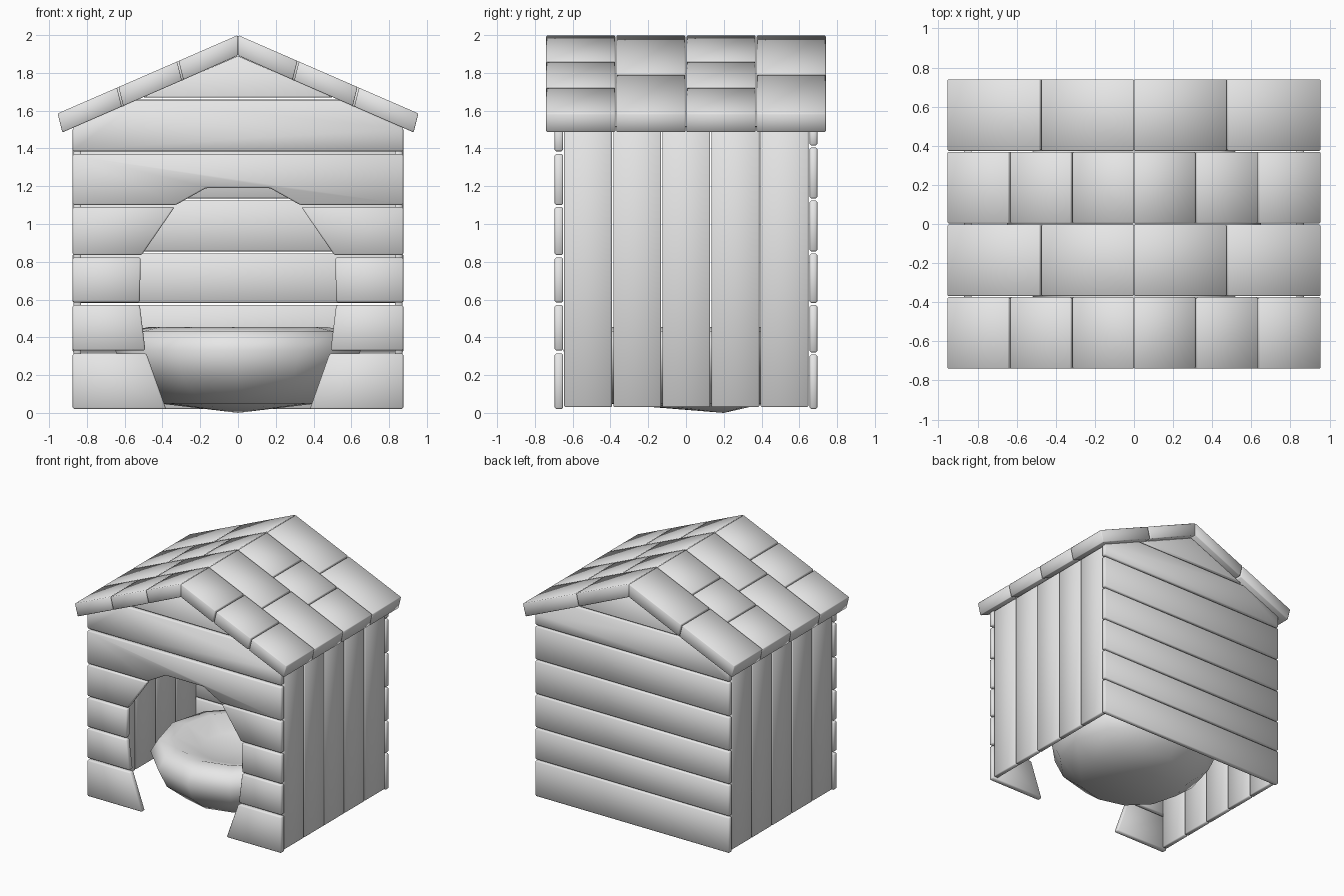
import bpy, bmesh, math
from mathutils import Vector

old = bpy.data.objects.get("Cube")
if old:
    bpy.data.objects.remove(old, do_unlink=True)

grey = bpy.data.materials.new("plain grey")
grey.use_nodes = True
grey.diffuse_color = (0.8, 0.8, 0.8, 1)
grey.node_tree.nodes["Principled BSDF"].inputs["Base Color"].default_value = (0.8, 0.8, 0.8, 1)


def finish(name, bm):
    bmesh.ops.recalc_face_normals(bm, faces=bm.faces)
    for f in bm.faces:
        f.smooth = True
    mesh = bpy.data.meshes.new(name)
    bm.to_mesh(mesh)
    bm.free()
    mesh.materials.append(grey)
    obj = bpy.data.objects.new(name, mesh)
    bpy.context.collection.objects.link(obj)
    return obj


def slab(name, outline, y0, y1, bevel=0.008):
    """Extrude an x-z outline from y0 to y1 and soften its edges."""
    bm = bmesh.new()
    face = bm.faces.new([bm.verts.new((x, y0, z)) for x, z in outline])
    new = bmesh.ops.extrude_face_region(bm, geom=[face])["geom"]
    bmesh.ops.translate(bm, vec=(0, y1 - y0, 0),
                        verts=[v for v in new if isinstance(v, bmesh.types.BMVert)])
    bmesh.ops.bevel(bm, geom=bm.edges[:], offset=bevel, segments=1, affect='EDGES')
    return finish(name, bm)


HALF = 0.875          # half width of the walls
APEX = 1.89           # underside of the ridge
SLOPE = 0.435
EAVE = APEX - SLOPE * HALF


def roof_x(z):
    return min(HALF, (APEX - z) / SLOPE)


def plank_outline(z0, z1):
    """Full-width plank trimmed under the roof line."""
    right = [(roof_x(z0), z0)]
    if z0 < EAVE < z1:
        right.append((HALF, EAVE))
    if z1 >= APEX:
        return right + [(0, APEX)] + [(-x, z) for x, z in reversed(right)]
    right.append((roof_x(z1), z1))
    return right + [(-x, z) for x, z in reversed(right)]


# Front wall: split planks beside the doorway
FRONT = (-0.695, -0.65)
doorway = [(0.02, 0.315, 0.38, 0.485), (0.33, 0.572, 0.49, 0.52),
           (0.585, 0.822, 0.52, 0.515), (0.835, 1.09, 0.51, 0.335)]
for i, (z0, z1, a, b) in enumerate(doorway):
    for side, s in (("left", 1), ("right", -1)):
        slab(f"front_plank_{side}_{i}",
             [(s * a, z0), (s * HALF, z0), (s * HALF, z1), (s * b, z1)], *FRONT)

# Front wall: arched lintel and gable
slab("front_lintel", [(-HALF, 1.10), (-0.33, 1.10), (-0.17, 1.19), (0.17, 1.19),
                      (0.33, 1.10), (HALF, 1.10), (HALF, 1.37), (-HALF, 1.37)], *FRONT)
slab("front_upper_plank", plank_outline(1.385, 1.655), *FRONT)
slab("front_gable", plank_outline(1.67, APEX), *FRONT)

# Back wall
cuts = [0.02, 0.32, 0.582, 0.855, 1.135, 1.415, 1.67, APEX + 0.01]
for i, (z0, z1) in enumerate(zip(cuts, cuts[1:])):
    slab(f"back_plank_{i}", plank_outline(z0, z1 - 0.01), 0.655, 0.695)

# Side walls of upright boards
for side, s in (("left", 1), ("right", -1)):
    for i in range(5):
        y0 = -0.645 + i * 0.26
        slab(f"side_board_{side}_{i}",
             [(s * 0.83, 0.03), (s * 0.87, 0.03), (s * 0.87, 1.505), (s * 0.83, 1.52)],
             y0, y0 + 0.253, 0.006)

# Roof tiles, alternating three and two per slope
along = Vector((0.955, -0.415))
drop = Vector((-0.025, -0.1))
for row in range(4):
    count = 3 if row % 2 == 0 else 2
    y0 = -0.74 + row * 0.3715
    for side, s in (("left", 1), ("right", -1)):
        for i in range(count):
            a = along * (i / count + (0.004 if i else 0.001))
            b = along * ((i + 1) / count - (0.004 if i < count - 1 else 0))
            top = [a + Vector((0, 2)), b + Vector((0, 2))]
            low = [top[1] + drop,
                   top[0] + (drop if i else Vector((0, -0.108)))]
            slab(f"roof_tile_{side}_{row}_{i}", [(s * p.x, p.y) for p in top + low],
                 y0, y0 + 0.3655, 0.005)

# Round bed with a sunken top
profile = [(0.42, 0.05), (0.58, 0.18), (0.65, 0.33), (0.59, 0.43),
           (0.47, 0.455), (0.28, 0.38)]
SEG = 12
bm = bmesh.new()
rings = [[bm.verts.new((r * math.sin(k * math.tau / SEG), -r * math.cos(k * math.tau / SEG), z))
          for k in range(SEG)] for r, z in profile]
for lo, hi in zip(rings, rings[1:]):
    for k in range(SEG):
        n = (k + 1) % SEG
        bm.faces.new((lo[k], lo[n], hi[n], hi[k]))
for ring, centre in ((rings[0], (0, 0.2, 0)), (rings[-1], (0, 0, 0.36))):
    c = bm.verts.new(centre)
    for k in range(SEG):
        bm.faces.new((ring[k], ring[(k + 1) % SEG], c))
finish("bed", bm)
